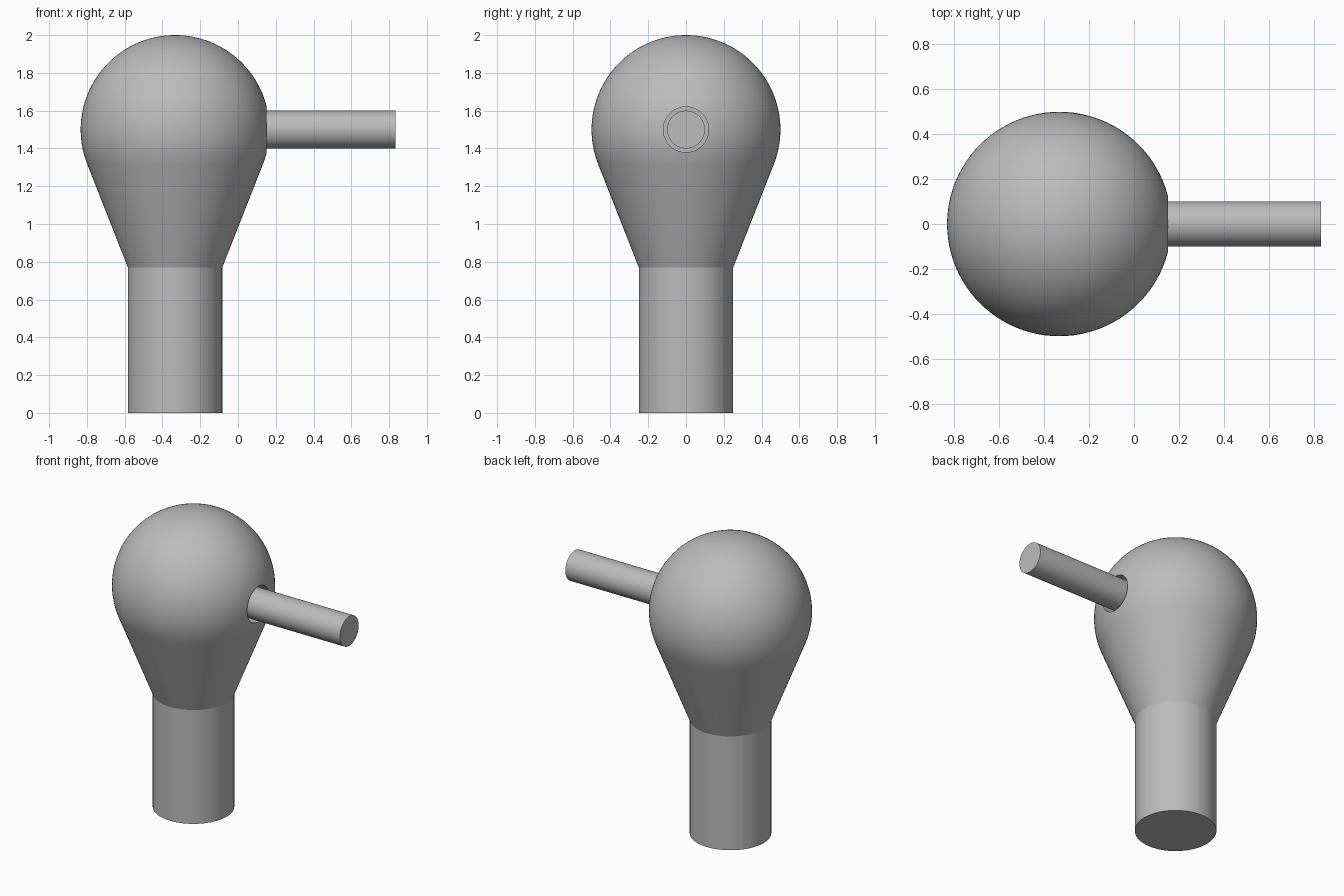
import bpy, math

cube = bpy.data.objects.get("Cube")
if cube:
    bpy.data.objects.remove(cube)

CX, CZ, R, NECK = -0.333, 1.5, 0.5, 0.25
SEG = 96

grey = bpy.data.materials.new("mid grey")
grey.use_nodes = True
colour = (0.5, 0.5, 0.5, 1)
grey.diffuse_color = colour
grey.node_tree.nodes["Principled BSDF"].inputs["Base Color"].default_value = colour


def lathe(name, profile):
    """Revolve (radius, z) points around z; the first and last rings close the form."""
    verts, faces = [], []
    for r, z in profile:
        for i in range(SEG):
            a = math.tau * i / SEG
            verts.append((r * math.cos(a), r * math.sin(a), z))
    for k in range(len(profile) - 1):
        for i in range(SEG):
            j = (i + 1) % SEG
            faces.append((k * SEG + i, k * SEG + j, (k + 1) * SEG + j, (k + 1) * SEG + i))
    faces.append(tuple(reversed(range(SEG))))
    top = (len(profile) - 1) * SEG
    faces.append(tuple(range(top, top + SEG)))
    mesh = bpy.data.meshes.new(name)
    mesh.from_pydata(verts, [], faces)
    mesh.materials.append(grey)
    obj = bpy.data.objects.new(name, mesh)
    bpy.context.collection.objects.link(obj)
    return obj


def rod(name, radius, x0, x1):
    """Solid cylinder along x at ball height."""
    obj = lathe(name, [(radius, 0), (radius, x1 - x0)])
    obj.location = (x0, 0, CZ)
    obj.rotation_euler = (0, math.pi / 2, 0)
    return obj


def select(obj):
    bpy.ops.object.select_all(action="DESELECT")
    obj.select_set(True)
    bpy.context.view_layer.objects.active = obj


# Stem, tangent cone and ball as one turned body
neck_z = 0.77
drop = CZ - neck_z
tangent = math.atan2(NECK, drop) + math.acos(R / math.hypot(NECK, drop))
profile = [(NECK, 0), (NECK, neck_z)]
steps = 36
for s in range(steps + 1):
    a = tangent + (math.pi - 0.006 - tangent) * s / steps
    profile.append((R * math.sin(a), CZ - R * math.cos(a)))
body = lathe("ball_and_stem", profile)
body.location.x = CX

# Socket hole in the side of the ball
cutter = rod("socket_cutter", 0.12, -0.16, 0.4)
cutter.hide_render = True
select(body)
cut = body.modifiers.new("socket", "BOOLEAN")
cut.operation = "DIFFERENCE"
cut.solver = "EXACT"
cut.object = cutter
bpy.ops.object.modifier_apply(modifier=cut.name)
bpy.data.objects.remove(cutter)

# Handle rod seated in the socket
handle = rod("handle_rod", 0.1, -0.167, 0.833)

for obj in (body, handle):
    select(obj)
    bpy.ops.object.shade_smooth_by_angle(angle=math.radians(15))
